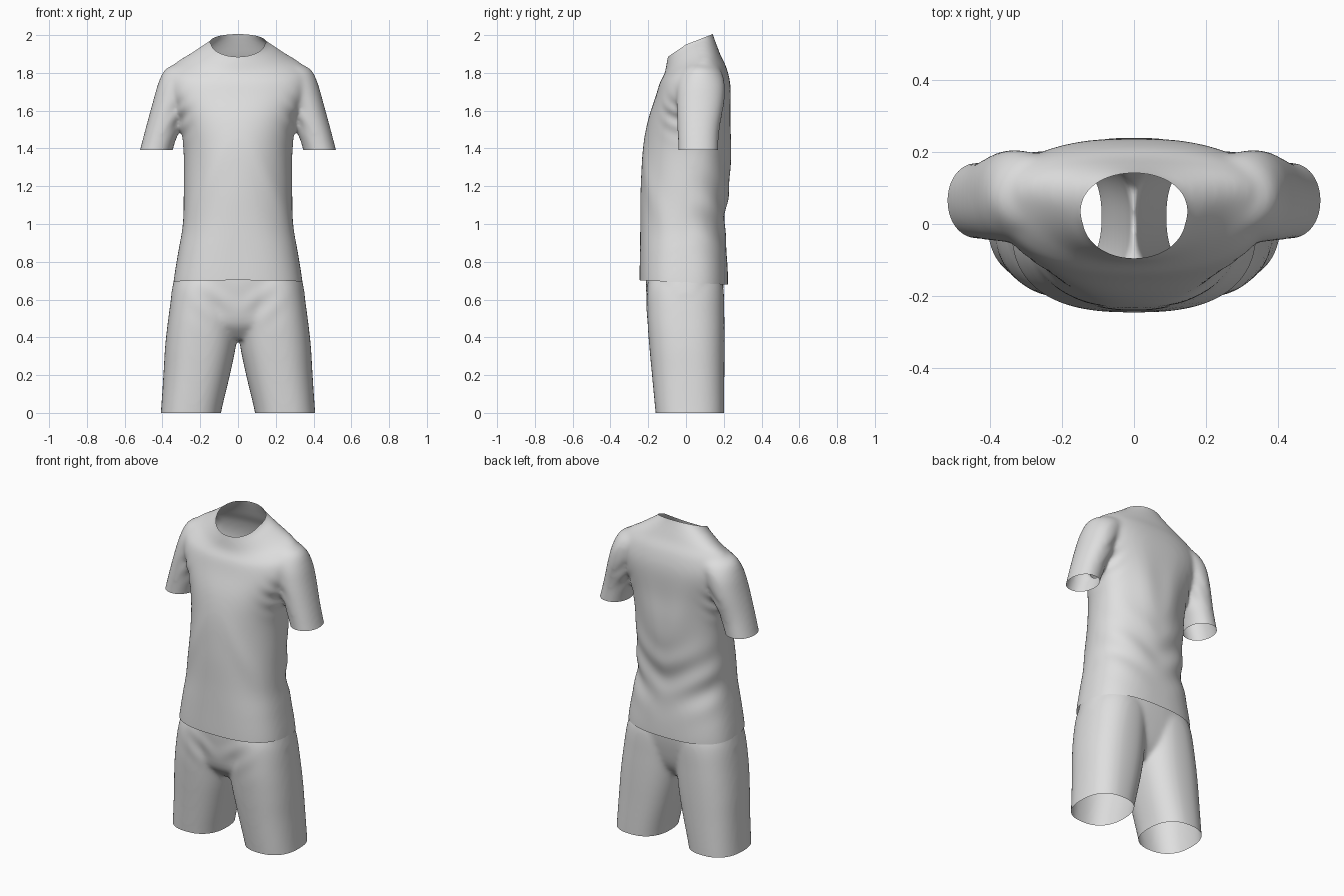
import bpy, bmesh
from math import sin, cos, pi, exp, hypot
from mathutils import Vector

cube = bpy.data.objects.get("Cube")
if cube:
    bpy.data.objects.remove(cube)

fabric = bpy.data.materials.new("light_grey_fabric")
fabric.use_nodes = True
GREY = (0.74, 0.74, 0.74, 1)
fabric.diffuse_color = GREY
bsdf = next(n for n in fabric.node_tree.nodes if n.type == 'BSDF_PRINCIPLED')
bsdf.inputs["Base Color"].default_value = GREY


def spline(rows, steps=5):
    """Smooth the key rows into a dense list of cross-sections."""
    out = []
    for i in range(len(rows) - 1):
        quad = [rows[max(i - 1, 0)], rows[i], rows[i + 1], rows[min(i + 2, len(rows) - 1)]]
        for s in range(steps):
            t = s / steps
            out.append([b + 0.5 * t * (c - a + t * (2*a - 5*b + 4*c - d + t * (3*(b - c) + d - a)))
                        for a, b, c, d in zip(*quad)])
    return out + [rows[-1]]


def loft(bm, rows, side=1, n=64):
    """Closed tube; row: z, centre x, half width, centre y, front y, back y, roundness, tilt."""
    rings = []
    for z, cx, rx, cy, front, back, power, tilt in spline(rows):
        ring = []
        for k in range(n):
            c, s = cos(2 * pi * k / n), sin(2 * pi * k / n)
            x = abs(c) ** (2 / power) * (1 if c > 0 else -1) * rx
            y = abs(s) ** (2 / power) * ((back - cy) if s > 0 else (front - cy))
            ring.append(bm.verts.new((cx * side + x, cy + y, z + tilt * y)))
        rings.append(ring)
    for a, b in zip(rings, rings[1:]):
        for k in range(n):
            j = (k + 1) % n
            bm.faces.new((a[k], a[j], b[j], b[k]))
    bm.faces.new(rings[0][::-1])
    bm.faces.new(rings[-1])


def fuse(bm, name, rounds):
    """Merge overlapping tubes into one soft skin and return it as a bmesh."""
    mesh = bpy.data.meshes.new(name)
    bm.to_mesh(mesh)
    bm.free()
    obj = bpy.data.objects.new(name, mesh)
    bpy.context.collection.objects.link(obj)
    remesh = obj.modifiers.new("merge", 'REMESH')
    remesh.mode = 'VOXEL'
    remesh.voxel_size = 0.011
    smooth = obj.modifiers.new("soften", 'SMOOTH')
    smooth.factor = 0.5
    smooth.iterations = rounds
    dg = bpy.context.evaluated_depsgraph_get()
    skin = bmesh.new()
    skin.from_mesh(obj.evaluated_get(dg).to_mesh())
    obj.modifiers.clear()
    return obj, skin


def cut(bm, point, normal, region):
    """Open the skin: remove what lies beyond a plane inside a region."""
    point, normal = Vector(point), Vector(normal).normalized()
    faces = [f for f in bm.faces if region(f.calc_center_median())]
    geom = set(faces)
    for f in faces:
        geom.update(f.edges)
        geom.update(f.verts)
    bmesh.ops.bisect_plane(bm, geom=list(geom), plane_co=point, plane_no=normal, dist=1e-5)
    gone = []
    for f in bm.faces:
        c = f.calc_center_median()
        if region(c) and (c - point).dot(normal) > 0:
            gone.append(f)
    bmesh.ops.delete(bm, geom=gone, context='FACES')


def bell(v, mid, width):
    return exp(-((v - mid) / width) ** 2)


def displace(bm, amount):
    bm.normal_update()
    moves = [(v, v.normal * amount(v.co)) for v in bm.verts]
    for v, move in moves:
        v.co += move


def finish(obj, bm):
    for f in bm.faces:
        f.smooth = True
    bm.to_mesh(obj.data)
    bm.free()
    obj.data.materials.append(fabric)


# Shirt: torso and two sleeves
TORSO = [
    (0.58, 0, .345, 0, -.243, .22, 2.6, 0),
    (0.69, 0, .342, 0, -.246, .223, 2.6, 0),
    (0.85, 0, .317, 0, -.244, .216, 2.5, 0),
    (1.00, 0, .292, 0, -.242, .206, 2.3, 0),
    (1.20, 0, .287, .02, -.240, .227, 2.15, 0),
    (1.40, 0, .289, .04, -.227, .237, 2.15, 0),
    (1.55, 0, .314, .05, -.201, .235, 2.3, 0),
    (1.70, 0, .370, .06, -.160, .237, 2.4, .1),
    (1.79, 0, .374, .065, -.138, .217, 2.3, .2),
    (1.845, 0, .335, .065, -.121, .186, 2.2, .35),
    (1.885, 0, .268, .06, -.110, .168, 2.1, .45),
    (1.93, 0, .197, .045, -.102, .150, 2, .5),
    (1.97, 0, .140, .025, -.092, .137, 2, .52),
    (2.07, 0, .130, .025, -.086, .132, 2, .52),
]
SLEEVE = [
    (1.30, .457, .087, .065, -.041, .171, 2.1, 0),
    (1.40, .430, .087, .065, -.042, .172, 2.1, 0),
    (1.50, .401, .090, .065, -.045, .178, 2.1, 0),
    (1.65, .352, .098, .07, -.050, .203, 2.1, 0),
    (1.75, .315, .106, .075, -.045, .205, 2, 0),
    (1.82, .262, .122, .075, -.02, .18, 2, 0),
    (1.855, .22, .09, .07, .02, .13, 2, 0),
]
bm = bmesh.new()
loft(bm, TORSO)
for side in (1, -1):
    loft(bm, SLEEVE, side)
shirt, bm = fuse(bm, "shirt", 20)


def shirt_folds(p):
    ax = hypot(p.x, .06)
    back = min(max(p.y / .12, 0), 1)
    front = min(max(-p.y / .12, 0), 1)
    # draped folds in the lower back, rising to the sides
    d = .006 * back * sin(30 * (p.z - 0.8 * ax)) * bell(p.z, 1.06, .17)
    # long folds fanning up to the shoulder blades
    d += .005 * back * bell(ax, 0, .3) * sin(30 * (ax - .18 * p.z)) * bell(p.z, 1.4, .2)
    # soft diagonal pull across the front
    d += .006 * front * bell(ax, .12 + .45 * (1.35 - p.z), .05) * bell(p.z, 1.15, .25)
    # creases around the armpit
    d += .004 * sin(60 * (p.z + ax)) * bell(ax, .31, .05) * bell(p.z, 1.56, .1)
    return d


displace(bm, shirt_folds)
# neckline, bowed from front to back
for slope in (.68, .39):
    cut(bm, (0, 0, 1.95), (0, -slope, 1), lambda c: c.z > 1.82 and abs(c.x) < .18)
cut(bm, (0, 0, 0.69), (0, -.05, -1), lambda c: c.z < 1)
cut(bm, (0, 0, 1.393), (0, 0, -1), lambda c: abs(c.x) > .318 and 1.25 < c.z < 1.5)
finish(shirt, bm)

# Shorts: hips and two legs
HIPS = [
    (0.39, 0, .16, 0, -.12, .10, 2, 0),
    (0.47, 0, .29, 0, -.188, .155, 2.3, 0),
    (0.58, 0, .352, 0, -.207, .185, 2.5, 0),
    (0.70, 0, .340, 0, -.213, .200, 2.5, 0),
    (0.84, 0, .300, 0, -.208, .190, 2.4, 0),
    (0.95, 0, .268, 0, -.200, .175, 2.3, 0),
    (1.05, 0, .250, 0, -.195, .170, 2.2, 0),
]
LEG = [
    (-.10, .260, .158, .02, -.15, .2, 2.4, 0),
    (0.01, .248, .160, .02, -.162, .202, 2.4, 0),
    (0.20, .219, .176, .02, -.180, .203, 2.4, 0),
    (0.35, .199, .187, .01, -.194, .204, 2.4, 0),
    (0.50, .182, .187, 0, -.205, .203, 2.4, 0),
    (0.66, .162, .182, 0, -.207, .198, 2.3, 0),
    (0.76, .150, .150, 0, -.18, .17, 2.2, 0),
]
bm = bmesh.new()
loft(bm, HIPS)
for side in (1, -1):
    loft(bm, LEG, side)
shorts, bm = fuse(bm, "shorts", 14)


def shorts_folds(p):
    # creases running from the crotch up and outwards
    front = min(max(-p.y / .1, 0), 1)
    ax = hypot(p.x, .04)
    return .003 * front * sin(40 * (p.z - ax)) * bell(p.z, .58, .1) * bell(ax, .12, .1)


displace(bm, shorts_folds)
cut(bm, (0, 0, 0.96), (0, 0, 1), lambda c: c.z > .8)
cut(bm, (0, 0, 0), (0, 0, -1), lambda c: c.z < .1)
finish(shorts, bm)
